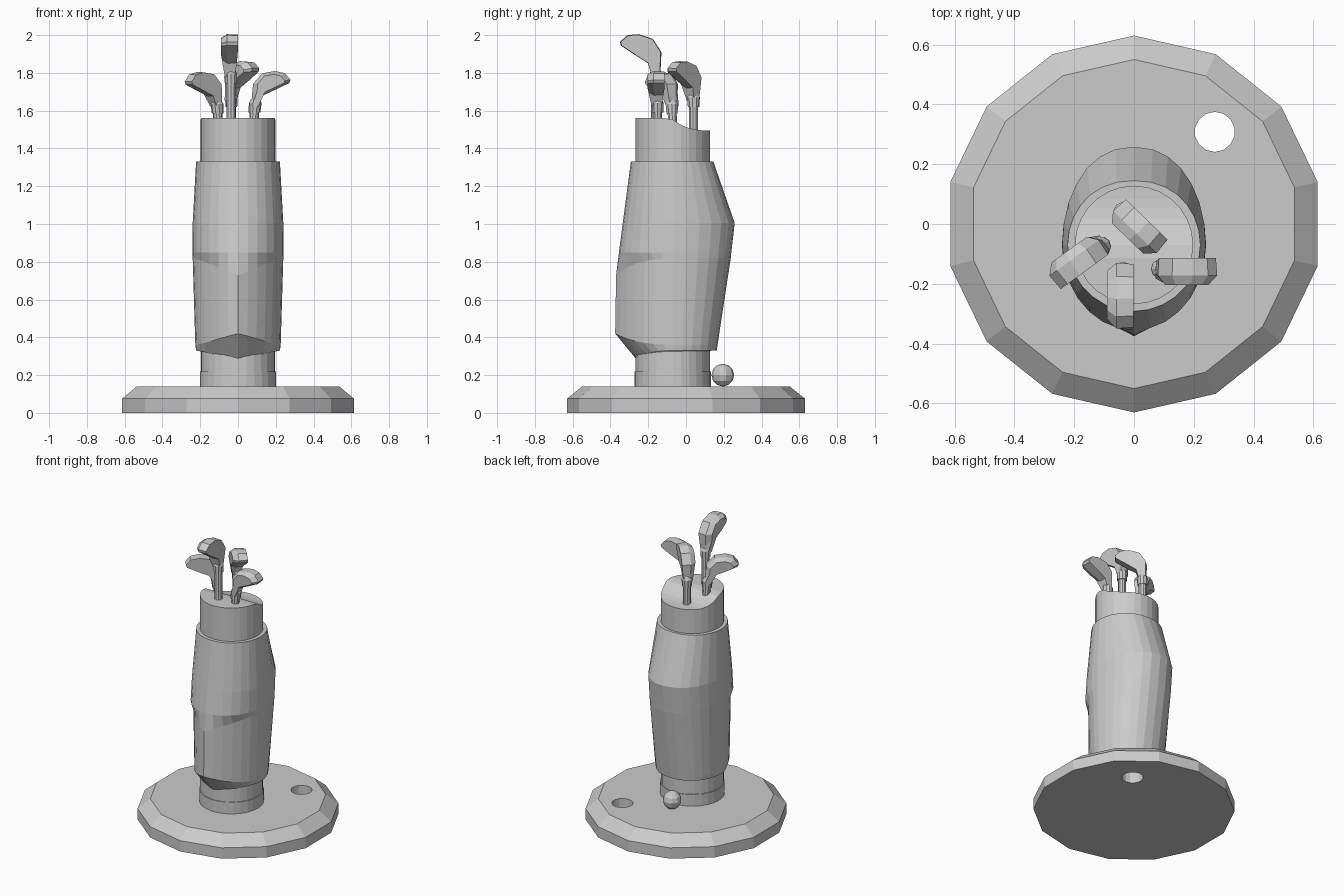
import bpy, bmesh, math
from mathutils import Vector

if "Cube" in bpy.data.objects:
    bpy.data.objects.remove(bpy.data.objects["Cube"])

grey = bpy.data.materials.new("cast_grey")
grey.diffuse_color = (0.6, 0.6, 0.6, 1)
grey.use_nodes = True
grey.node_tree.nodes["Principled BSDF"].inputs["Base Color"].default_value = grey.diffuse_color
CY = -0.07  # bag axis


def finish(name, bm):
    bmesh.ops.recalc_face_normals(bm, faces=bm.faces[:])
    me = bpy.data.meshes.new(name)
    bm.to_mesh(me)
    bm.free()
    me.materials.append(grey)
    ob = bpy.data.objects.new(name, me)
    bpy.context.collection.objects.link(ob)
    return ob


def loft(name, rings, caps=(True, True)):
    """Skin a list of equal-length closed rings; flat end caps."""
    bm = bmesh.new()
    loops = [[bm.verts.new(p) for p in r] for r in rings]
    n = len(loops[0])
    for a, b in zip(loops, loops[1:]):
        for i in range(n):
            j = (i + 1) % n
            bm.faces.new((a[i], a[j], b[j], b[i]))
    for use, loop in zip(caps, (loops[0], loops[-1])):
        if use:
            bm.faces.new(loop)
    return finish(name, bm)


def circle(x, y, z, r, n):
    return [(x + r * math.sin(2 * math.pi * i / n),
             y + r * math.cos(2 * math.pi * i / n), z) for i in range(n)]


# Round plinth with sloped rim and a through hole
base = loft("plinth", [circle(0, 0, z, r, 14) for z, r in
                       ((0, .63), (.075, .63), (.14, .55))])
cutter = loft("hole_cutter", [circle(.27, .308, z, .067, 14) for z in (-.1, .3)])
cutter.hide_render = True
cutter.hide_viewport = True
cutter.display_type = 'WIRE'
mod = base.modifiers.new("hole", 'BOOLEAN')
mod.object = cutter
mod.operation = 'DIFFERENCE'
mod.solver = 'EXACT'

# Ball resting behind the bag
bm = bmesh.new()
bmesh.ops.create_uvsphere(bm, u_segments=10, v_segments=6, radius=.06)
bmesh.ops.translate(bm, verts=bm.verts[:], vec=(-.03, .195, .2))
finish("ball", bm)

# Foot collar
loft("foot_collar", [circle(0, CY, z, .202, 28) for z in (.13, .22)])


# Bag tube whose mouth dips towards the back
def mouth_z(y):
    t = min(1, max(0, (y + .08) / .2))
    return 1.56 - .065 * (1 - (1 - t) ** 2.5)


N = 28
bm = bmesh.new()
low = [bm.verts.new(p) for p in circle(0, CY, .2, .197, N)]
top = [bm.verts.new((x, y, mouth_z(y))) for x, y, z in circle(0, CY, 0, .198, N)]
for i in range(N):
    j = (i + 1) % N
    bm.faces.new((low[i], low[j], top[j], top[i]))
for i in range(N // 2):  # strips across the mouth
    strip = [top[i], top[i + 1], top[-i - 1], top[-i]]
    bm.faces.new(list(dict.fromkeys(strip)))
bm.faces.new(low)
finish("bag_tube", bm)


# Bag body with back pouch and ridged front pouch
def body_ring(z, half, front, back, ridge, vee):
    pts = []
    for i in range(N):
        a = 2 * math.pi * i / N
        c, s = math.cos(a), math.sin(a)
        x = half * c
        if s >= 0:
            x = half * math.copysign(abs(c) ** .9, c)
            y = CY + (back - CY) * s
            zz = z
        else:
            depth = (1 - ridge) * -s + ridge * (1 - abs(c))
            y = CY + (front - CY) * depth
            zz = z + vee * -s * max(0, 1 - abs(c) * .9)
        pts.append((x, y, zz))
    return pts


loft("bag_body", [body_ring(*p) for p in (
    # height, half width, front y, back y, ridge, front height shift
    (.33, .222, -.26, .163, .1, -.05),
    (.36, .226, -.375, .167, .3, .06),
    (.82, .24, -.37, .237, .3, -.09),
    (.85, .241, -.355, .24, 0, 0),
    (1.005, .24, -.335, .258, 0, 0),
    (1.33, .222, -.292, .145, 0, 0))])

# Club head outline: u runs towards the toe, v runs up from the neck
HEAD = [(-.02, 0), (-.027, .06), (-.03, .13), (.015, .2), (.09, .225), (.15, .22),
        (.19, .185), (.185, .165), (.11, .115), (.04, .07), (.02, 0)]


def club(name, x, y, z, toe_deg, scale, tilt_deg, foot_z, lean):
    t = math.radians(toe_deg)
    toe = Vector((math.cos(t), math.sin(t), 0))
    side = Vector((-math.sin(t), math.cos(t), 0))
    tilt = math.radians(tilt_deg)
    neck = Vector((x, y, z))
    cu, cv = .07, .15

    def ring(offset, shrink):
        pts = []
        for u, v in HEAD:
            k = shrink if v > .03 else 1
            u, v = cu + (u - cu) * k, cv + (v - cv) * k
            w = offset * (.6 + .4 * min(1, v / .12))
            ru = (u * math.cos(tilt) + v * math.sin(tilt)) * scale
            rv = (v * math.cos(tilt) - u * math.sin(tilt)) * scale
            pts.append(neck + toe * ru + side * w + Vector((0, 0, rv)))
        return pts

    loft(name + "_head", [ring(.036, .96), ring(-.022, 1), ring(-.054, .72)])

    # Shaft and ferrule, leaning with the head
    foot = Vector((x, y, foot_z)) - toe * lean
    axis = (neck - foot).normalized()

    def disc(p, r):
        return [p + (toe * math.cos(a) + side * math.sin(a)) * r
                for a in (2 * math.pi * i / 10 for i in range(10))]

    loft(name + "_shaft", [disc(foot, .025), disc(neck - axis * .03, .025)])
    loft(name + "_ferrule", [disc(neck - axis * .035, .031),
                             disc(neck + axis * .015, .034),
                             disc(neck + axis * .04, .022)])


club("tall_club", -.037, -.16, 1.78, 270, 1.0, 0, 1.5, 0)
club("right_club", .09, -.15, 1.625, 0, .88, 8, 1.5, .01)
club("left_club", -.11, -.075, 1.62, 216, .9, 10, 1.5, .01)
club("back_club", -.035, .04, 1.655, 316, .92, 0, 1.44, 0)
